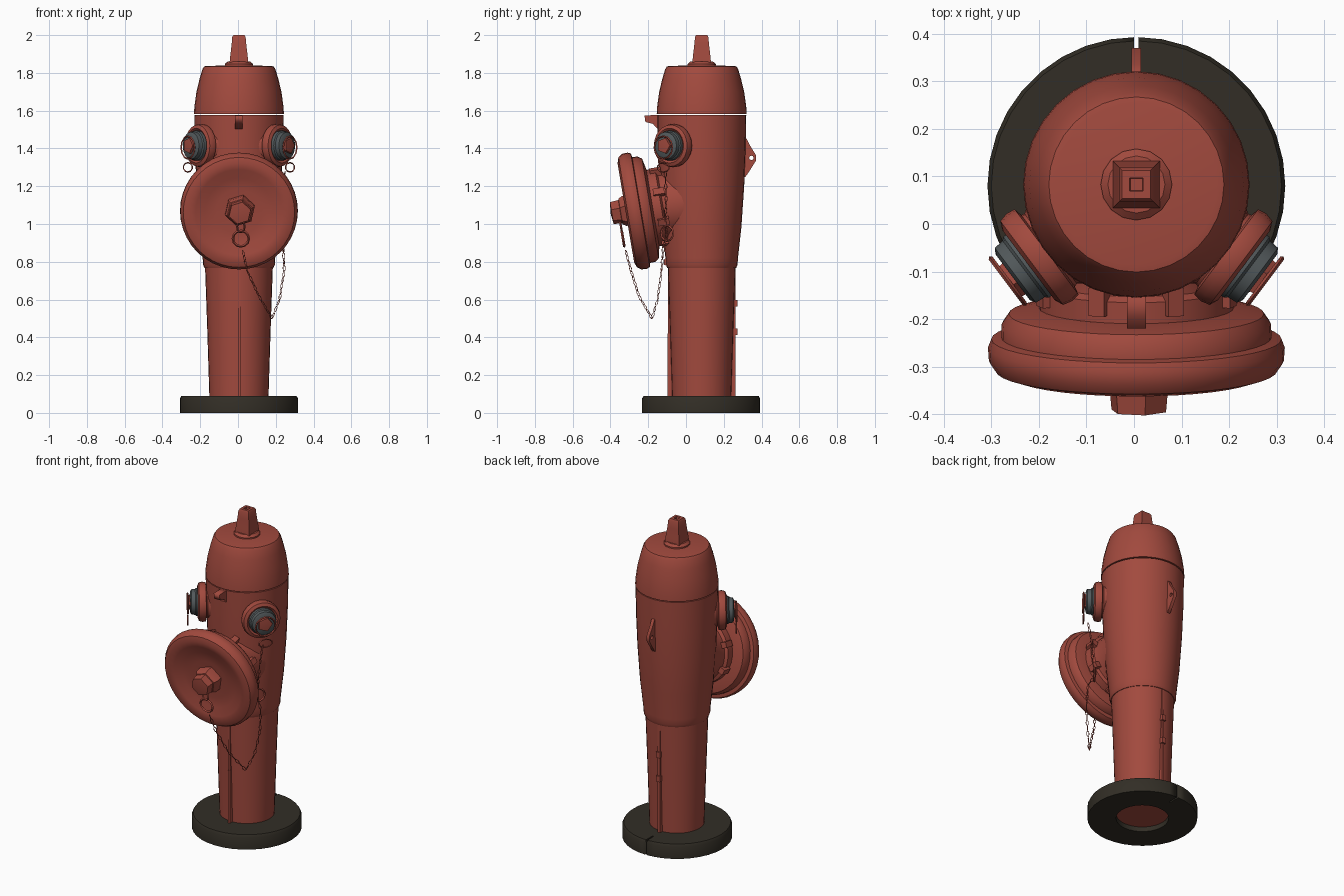
import bpy, bmesh, math
from mathutils import Vector, Matrix

if "Cube" in bpy.data.objects:
    bpy.data.objects.remove(bpy.data.objects["Cube"])

def material(name, rgb):
    m = bpy.data.materials.new(name)
    m.diffuse_color = (*rgb, 1)
    m.use_nodes = True
    m.node_tree.nodes["Principled BSDF"].inputs["Base Color"].default_value = m.diffuse_color
    return m

RED = material("red_paint", (0.36, 0.068, 0.048))
BLACK = material("black_base", (0.032, 0.027, 0.019))
GREY = material("grey_metal", (0.085, 0.1, 0.105))
CX, CY = 0.005, 0.083          # axis of the standing body

def finish(name, bm, mat, angle=35):
    bmesh.ops.remove_doubles(bm, verts=bm.verts, dist=1e-5)
    bmesh.ops.recalc_face_normals(bm, faces=bm.faces)
    me = bpy.data.meshes.new(name)
    bm.to_mesh(me)
    bm.free()
    me.materials.append(mat)
    me.shade_smooth()
    me.set_sharp_from_angle(angle=math.radians(angle))
    ob = bpy.data.objects.new(name, me)
    bpy.context.collection.objects.link(ob)
    return ob

def frame(origin, axis=(0, 0, 1)):
    return Matrix.Translation(origin) @ Vector(axis).to_track_quat('Z', 'Y').to_matrix().to_4x4()

def lathe(name, profile, mat, origin=(CX, CY, 0), axis=(0, 0, 1), seg=32,
          start=0.0, closed=False, angle=35):
    """Turn (radius, height) points around an axis."""
    bm = bmesh.new()
    m = frame(origin, axis)
    rings = []
    for i in range(seg):
        a = start + 2 * math.pi * i / seg
        rings.append([bm.verts.new(m @ Vector((r * math.cos(a), r * math.sin(a), h)))
                      for r, h in profile])
    n = len(profile)
    for i in range(seg):
        p, q = rings[i], rings[(i + 1) % seg]
        for j in range(n if closed else n - 1):
            k = (j + 1) % n
            loop = [p[j], q[j], q[k], p[k]]
            if profile[j][0] == 0:
                loop = [p[j], q[k], p[k]]
            elif profile[k][0] == 0:
                loop = [p[j], q[j], p[k]]
            bm.faces.new(loop)
    return finish(name, bm, mat, angle)

def plate(name, pts, half, mat, hole=None):
    """Side-profile (y, z) plate, extruded along x."""
    cu = bpy.data.curves.new(name, 'CURVE')
    cu.dimensions, cu.fill_mode, cu.extrude = '2D', 'BOTH', half
    outlines = [pts]
    if hole:
        y, z, r = hole
        outlines.append([(y + r * math.cos(a * math.pi / 4), z + r * math.sin(a * math.pi / 4))
                         for a in range(8)])
    for o in outlines:
        s = cu.splines.new('POLY')
        s.points.add(len(o) - 1)
        for p, c in zip(s.points, o):
            p.co = (*c, 0, 1)
        s.use_cyclic_u = True
    cu.materials.append(mat)
    ob = bpy.data.objects.new(name, cu)
    ob.location.x = CX
    ob.rotation_euler = (math.pi / 2, 0, math.pi / 2)
    bpy.context.collection.objects.link(ob)
    bpy.ops.object.select_all(action='DESELECT')
    ob.select_set(True)
    bpy.context.view_layer.objects.active = ob
    bpy.ops.object.convert(target='MESH')

def box(name, lo, hi, mat):
    bm = bmesh.new()
    lo, hi = Vector(lo), Vector(hi)
    bmesh.ops.create_cube(bm, size=1, matrix=Matrix.Translation((lo + hi) / 2)
                          @ Matrix.Diagonal((*(hi - lo), 1)))
    return finish(name, bm, mat)

def add_link(bm, m, a, b, t, seg=8, sides=4):
    """Oval ring, long along local x, lying in local xy."""
    g = []
    for i in range(seg):
        u = 2 * math.pi * i / seg
        g.append([bm.verts.new(m @ Vector(((a + t * math.cos(v)) * math.cos(u),
                                          (b + t * math.cos(v)) * math.sin(u), t * math.sin(v))))
                  for v in (2 * math.pi * k / sides for k in range(sides))])
    for i in range(seg):
        for k in range(sides):
            p, q, l = g[i], g[(i + 1) % seg], (k + 1) % sides
            bm.faces.new((p[k], q[k], q[l], p[l]))

def chain(name, pts, step=0.032):
    bm = bmesh.new()
    count = 0
    for p, q in zip(pts, pts[1:]):
        p, q = Vector(p), Vector(q)
        n = max(1, round((q - p).length / step))
        rot = (q - p).to_track_quat('X', 'Z').to_matrix().to_4x4()
        for i in range(n):
            m = Matrix.Translation(p.lerp(q, (i + 0.5) / n)) @ rot \
                @ Matrix.Rotation(math.pi / 2 * (count % 2), 4, 'X')
            add_link(bm, m, 0.016, 0.007, 0.0022)
            count += 1
    finish(name, bm, RED)

# base ring with a slot at the back
base = lathe("base_ring", [(0.15, 0), (0.313, 0), (0.313, 0.075), (0.305, 0.09), (0.15, 0.09)],
             BLACK, (CX, 0.08, 0), seg=36, closed=True)
cutter = box("slot_cutter", (0, 0.32, -0.1), (0.009, 0.5, 0.2), BLACK)
cutter.hide_render = True
cutter.hide_viewport = True
mod = base.modifiers.new("slot", 'BOOLEAN')
mod.object, mod.operation = cutter, 'DIFFERENCE'

# column, barrel and bonnet
lathe("column", [(0, 0.03), (0.155, 0.03), (0.157, 0.1), (0.168, 0.45), (0.18, 0.79)], RED)
lathe("barrel", [(0, 0.768), (0.183, 0.768), (0.19, 0.785), (0.192, 0.82), (0.21, 0.98),
                 (0.225, 1.2), (0.233, 1.4), (0.236, 1.577), (0, 1.577)], RED)
lathe("bonnet", [(0, 1.583), (0.238, 1.583), (0.236, 1.62), (0.225, 1.7), (0.208, 1.77),
                 (0.193, 1.82), (0.184, 1.834), (0.17, 1.837), (0, 1.84)], RED)
lathe("top_washer", [(0, 1.83), (0.075, 1.835), (0.075, 1.847), (0.06, 1.86), (0, 1.86)], RED, seg=16)
lathe("top_nut", [(0, 1.85), (0.07, 1.855), (0.065, 1.89), (0.055, 1.95), (0.05, 1.99), (0.042, 2.0),
                  (0.02, 2.0), (0.018, 1.98), (0, 1.98)], RED, seg=4, start=math.pi / 4)

# seams and lugs
box("front_seam", (-0.001, -0.098, 0.09), (0.013, -0.06, 0.42), RED)
box("front_seam_upper", (0.0, -0.096, 0.42), (0.012, -0.06, 0.77), RED)
box("back_seam", (-0.003, 0.23, 0.09), (0.013, 0.262, 0.77), RED)
for z in (0.43, 0.58):
    box("back_seam_knob", (-0.008, 0.25, z - 0.018), (0.018, 0.272, z + 0.018), RED)
plate("back_eye", [(0.3, 1.46), (0.322, 1.45), (0.336, 1.42), (0.37, 1.365), (0.37, 1.335),
                   (0.336, 1.28), (0.315, 1.25), (0.3, 1.25)], 0.01, RED, (0.346, 1.35, 0.012))
plate("front_lug", [(-0.13, 1.577), (-0.22, 1.575), (-0.215, 1.54), (-0.175, 1.53), (-0.13, 1.48)],
      0.02, RED)
plate("lower_lug", [(-0.08, 0.77), (-0.118, 0.785), (-0.116, 0.81), (-0.08, 0.86)], 0.04, RED)

# large front outlet: neck, cap and nut on one tilted axis
FC = Vector((CX, -0.23, 1.075))
FN = Vector((0, -0.986, -0.165)).normalized()
lathe("front_neck", [(0.2, -0.27), (0.195, -0.2), (0.185, -0.15), (0.188, -0.11), (0.205, -0.1),
                     (0.205, -0.03)], RED, FC, FN)
lathe("front_cap", [(0, -0.055), (0.21, -0.055), (0.268, -0.042), (0.283, -0.02), (0.284, 0.008),
                    (0.305, 0.012), (0.312, 0.03), (0.31, 0.058), (0.295, 0.08), (0.265, 0.09),
                    (0.23, 0.084), (0.18, 0.065), (0.12, 0.058), (0, 0.06)], RED, FC, FN, seg=40)
lathe("front_nut", [(0.082, 0.05), (0.082, 0.1), (0.07, 0.118), (0.064, 0.12), (0.06, 0.165),
                    (0, 0.172)], RED, FC + Vector((0.005, 0, 0.01)), FN, seg=6, start=0.3)
bm = bmesh.new()
for i in range(8):
    m = frame(FC, FN) @ Matrix.Rotation(math.pi / 4 * (i + 0.5), 4, 'Z') @ Matrix.Translation((0.2, 0, -0.1))
    bmesh.ops.create_cube(bm, size=1, matrix=m @ Matrix.Diagonal((0.04, 0.035, 0.06, 1)))
finish("neck_lugs", bm, RED)

# side outlets, mirrored
for side, word in ((-1, "left"), (1, "right")):
    o = Vector((CX, CY, 1.415))
    ax = Vector((side * 0.8, -0.6, 0))
    lathe(word + "_outlet", [(0.13, 0.17), (0.105, 0.205), (0.092, 0.225), (0.094, 0.232), (0.112, 0.236),
                             (0.115, 0.255), (0.11, 0.275), (0.092, 0.283), (0.08, 0.272), (0, 0.27)],
          RED, o, ax, seg=24)
    lathe(word + "_outlet_cap", [(0.08, 0.265), (0.08, 0.29), (0.074, 0.296), (0.072, 0.318),
                                 (0.06, 0.325), (0, 0.325)], GREY, o, ax, seg=16)
    lathe(word + "_outlet_nut", [(0.046, 0.32), (0.043, 0.338), (0, 0.342)], RED, o, ax, seg=5)
    # loop around the nut and ring hanging below it
    bm = bmesh.new()
    c = o + ax * 0.338
    add_link(bm, frame(c - Vector((0, 0, 0.01)), ax), 0.06, 0.06, 0.005, 12)
    add_link(bm, frame(c + Vector((0, 0, -0.115)), ax) @ Matrix.Rotation(math.pi / 2, 4, 'Z'),
             0.025, 0.04, 0.004, 10)
    finish(word + "_hanging_ring", bm, RED)

# hook and ring under the front nut
bm = bmesh.new()
m = frame(FC + FN * 0.105 + Vector((0.01, 0, -0.135)), FN)
add_link(bm, m, 0.042, 0.042, 0.007, 12)
add_link(bm, m @ Matrix.Translation((0, 0.065, 0)), 0.02, 0.03, 0.006, 10)
finish("front_ring", bm, RED)

# chains
chain("front_chain", [(0.025, -0.32, 0.86), (0.05, -0.29, 0.75), (0.11, -0.25, 0.62), (0.18, -0.18, 0.5),
                      (0.22, -0.15, 0.6), (0.245, -0.13, 0.75), (0.24, -0.12, 0.88), (0.2, -0.1, 0.95)])
chain("right_chain", [(0.25, -0.11, 1.28), (0.225, -0.105, 1.15), (0.215, -0.11, 1.02), (0.2, -0.1, 0.95)])
bm = bmesh.new()
add_link(bm, frame((0.21, -0.1, 0.95), (0.8, -0.6, 0)), 0.04, 0.04, 0.006, 12)
finish("chain_anchor_ring", bm, RED)
